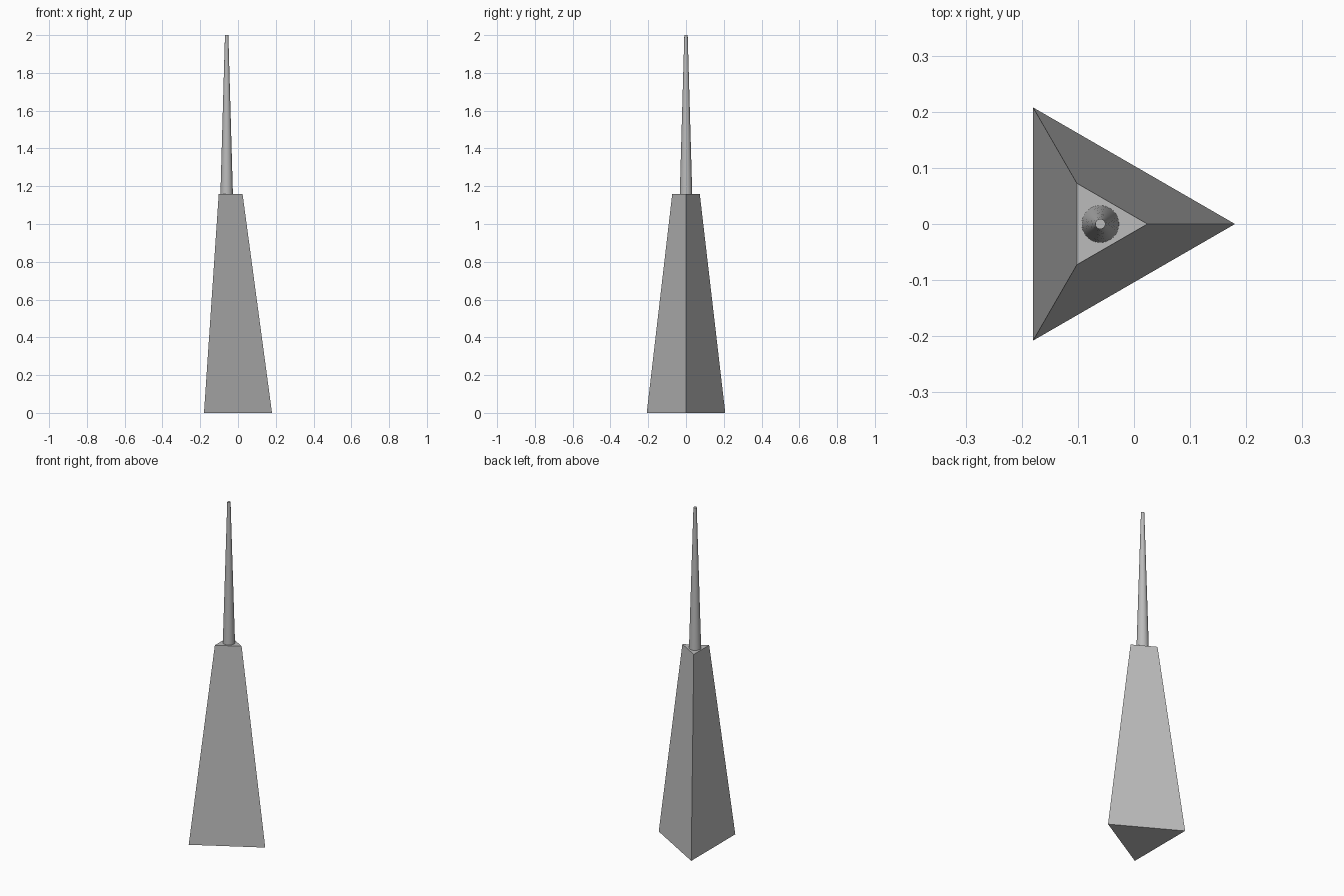
import bpy
import math

cube = bpy.data.objects.get("Cube")
if cube:
    bpy.data.objects.remove(cube, do_unlink=True)

AXIS_X = -0.06      # shared axis of base and spire
BASE_TOP = 1.16
TIP = 2.0

# Single grey colour
grey = bpy.data.materials.new("grey")
grey.use_nodes = True
colour = (0.5, 0.5, 0.5, 1)
grey.diffuse_color = colour
grey.node_tree.nodes["Principled BSDF"].inputs["Base Color"].default_value = colour


def tapered(name, sides, r_bottom, r_top, z_bottom, z_top):
    """Tapered prism with its first corner pointing along +x."""
    bpy.ops.mesh.primitive_cone_add(
        vertices=sides, radius1=r_bottom, radius2=r_top, depth=z_top - z_bottom,
        location=(AXIS_X, 0, (z_bottom + z_top) / 2),
        rotation=(0, 0, -math.pi / 2))
    obj = bpy.context.object
    obj.name = obj.data.name = name
    obj.data.materials.append(grey)
    return obj


# Three-sided tapering base
tapered("base", 3, 0.24, 0.084, 0, BASE_TOP)

# Slender round spire
tapered("spire", 64, 0.033, 0.009, BASE_TOP, TIP)
bpy.ops.object.shade_smooth_by_angle(angle=math.radians(30))
